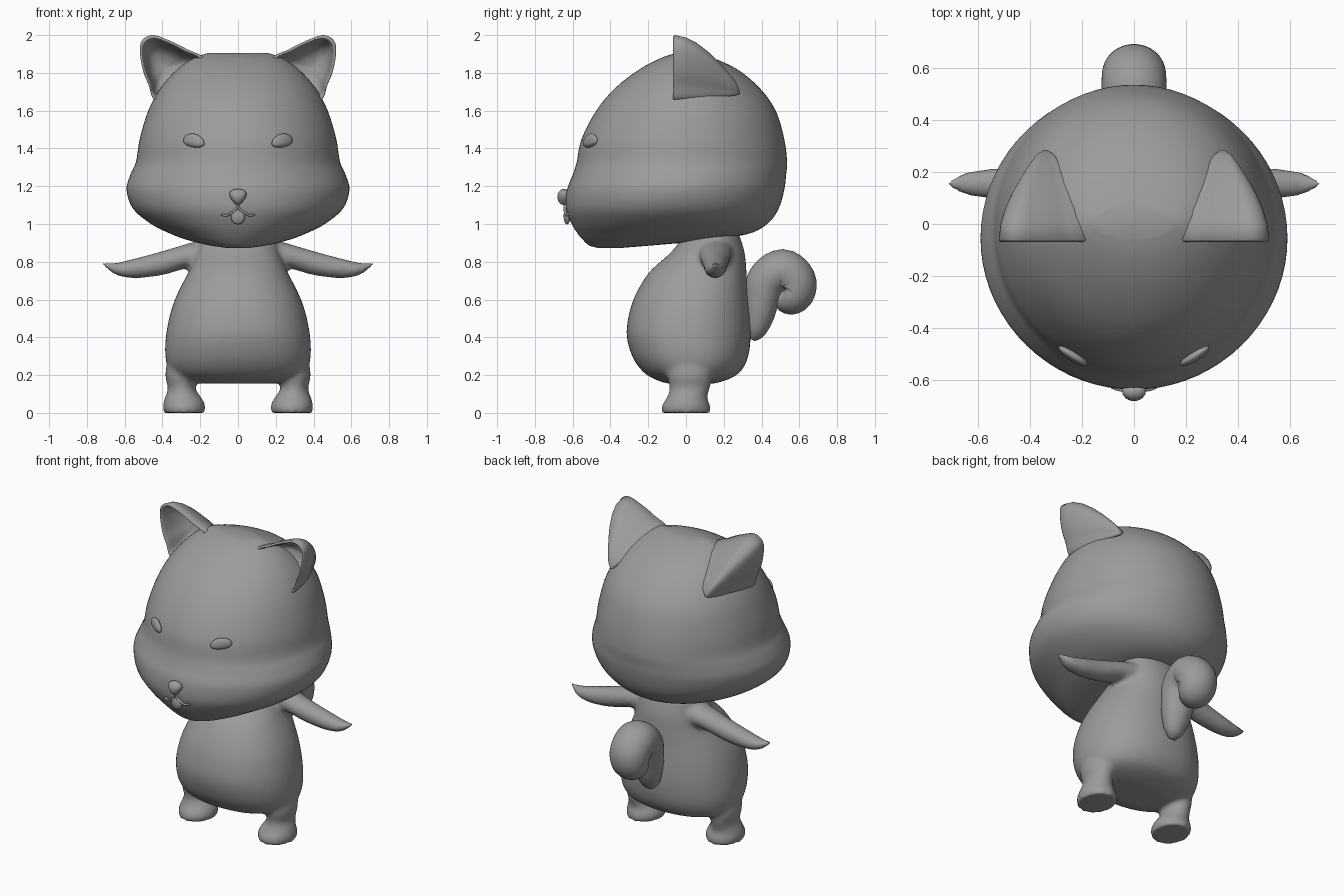
import bpy
import bmesh
from math import sin, cos, tau, copysign
from mathutils import Vector

if "Cube" in bpy.data.objects:
    bpy.data.objects.remove(bpy.data.objects["Cube"])

grey = bpy.data.materials.new("plain grey")
grey.use_nodes = True
grey.diffuse_color = (0.33, 0.33, 0.33, 1)
grey.node_tree.nodes["Principled BSDF"].inputs["Base Color"].default_value = grey.diffuse_color

X, Y, Z = Vector((1, 0, 0)), Vector((0, 1, 0)), Vector((0, 0, 1))


def spline(rows, steps, closed=False):
    """Smooth curve through rows of numbers."""
    n = len(rows)
    pick = (lambda i: rows[i % n]) if closed else (lambda i: rows[min(max(i, 0), n - 1)])
    out = []
    for i in range(n if closed else n - 1):
        quad = list(zip(pick(i - 1), pick(i), pick(i + 1), pick(i + 2)))
        for k in range(steps):
            t = k / steps
            out.append([b + t / 2 * (c - a + t * (2 * a - 5 * b + 4 * c - d + t * (3 * (b - c) + d - a)))
                        for a, b, c, d in quad])
    if not closed:
        out.append(list(rows[-1]))
    return out


def finish(name, bm):
    bmesh.ops.recalc_face_normals(bm, faces=bm.faces)
    mesh = bpy.data.meshes.new(name)
    for face in bm.faces:
        face.smooth = True
    bm.to_mesh(mesh)
    bm.free()
    mesh.materials.append(grey)
    obj = bpy.data.objects.new(name, mesh)
    bpy.context.collection.objects.link(obj)
    return obj


def skin(bm, rings):
    """Bridge rings of points and cap both ends."""
    loops = [[bm.verts.new(p) for p in ring] for ring in rings]
    n = len(loops[0])
    for low, high in zip(loops, loops[1:]):
        for i in range(n):
            j = (i + 1) % n
            bm.faces.new((low[i], low[j], high[j], high[i]))
    bm.faces.new(loops[0][::-1])
    bm.faces.new(loops[-1])


def tube(bm, rows, side, axis=None, steps=4, count=48, power=2):
    """Rows are x, y, z, side radius, other radius."""
    rows = spline(rows, steps)
    centres = [Vector(r[:3]) for r in rows]
    rings = []
    for i, row in enumerate(rows):
        along = axis or (centres[min(i + 1, len(rows) - 1)] - centres[max(i - 1, 0)]).normalized()
        other = along.cross(side).normalized()
        ring = []
        for k in range(count):
            c, s = cos(tau * k / count), sin(tau * k / count)
            c, s = (copysign(abs(v) ** (2 / power), v) for v in (c, s))
            ring.append(centres[i] + side * (c * row[3]) + other * (s * row[4]))
        rings.append(ring)
    skin(bm, rings)


def upright(rows):
    """Turn height, half width, front and back into tube rows."""
    return [(0, (f + b) / 2, z, w, (b - f) / 2) for z, w, f, b in rows]


# Head with full cheeks and a sloping jaw
bm = bmesh.new()
tube(bm, upright([
    (.872, .05, -.46, -.36), (.885, .14, -.51, -.2), (.91, .25, -.54, .08),
    (.945, .35, -.57, .32), (1, .46, -.605, .43), (1.08, .555, -.635, .49),
    (1.18, .59, -.63, .52), (1.26, .57, -.6, .53), (1.33, .54, -.578, .535),
    (1.45, .52, -.553, .52), (1.6, .475, -.475, .475), (1.72, .41, -.375, .39),
    (1.82, .32, -.245, .27), (1.88, .23, -.13, .14), (1.905, .16, -.05, .06)]),
    X, Z, count=72)
finish("head", bm)

# Body: torso, legs and arms fused into one soft skin
bm = bmesh.new()
tube(bm, upright([
    (.155, .19, -.1, .15), (.18, .3, -.17, .23), (.22, .36, -.23, .29),
    (.3, .385, -.285, .33), (.42, .38, -.315, .343), (.55, .352, -.295, .335),
    (.65, .312, -.255, .325), (.75, .26, -.19, .32), (.85, .22, -.08, .31),
    (.95, .2, 0, .28)]), X, Z, power=2.2)
leg = [(.285, 0, 0, .108, .128), (.285, 0, .04, .112, .127), (.29, .005, .08, .097, .107),
       (.298, .02, .13, .073, .106), (.295, .02, .2, .09, .12), (.27, .02, .3, .1, .13)]
arm = [(.1, .155, .85, .1, .09), (.25, .155, .835, .085, .066), (.4, .155, .793, .068, .064),
       (.55, .155, .765, .057, .052), (.65, .155, .763, .042, .031), (.72, .155, .793, .01, .006)]
for s in (1, -1):
    tube(bm, [(s * x, *rest) for x, *rest in leg], X, Z)
    tube(bm, [(s * x, *rest) for x, *rest in arm], Y, X)
body = finish("body", bm)
remesh = body.modifiers.new("fuse", "REMESH")
remesh.mode = "VOXEL"
remesh.voxel_size = 0.014
remesh.use_smooth_shade = True
soften = body.modifiers.new("soften", "SMOOTH")
soften.factor = 0.5
soften.iterations = 7

# Curled tail
bm = bmesh.new()
tail = [(.345, .39, .02), (.365, .43, .055), (.385, .51, .08), (.4, .6, .095), (.43, .7, .108),
        (.51, .752, .115), (.574, .7, .114), (.57, .635, .108), (.525, .617, .09), (.49, .635, .03)]
tube(bm, [(0, y, z, r * 1.08, r) for y, z, r in tail], X, steps=5)
finish("tail", bm)

# Ears: a cupped shell, hollow at the front and tapering back into the head
outline = spline([(.17, 1.86), (.27, 1.925), (.36, 1.97), (.45, 2), (.505, 1.975), (.52, 1.92),
                  (.505, 1.82), (.475, 1.74), (.43, 1.65), (.28, 1.7)], 5, closed=True)
hollow = [(.12, .05), (.11, .4), (.07, .66), (0, .8), (-.045, .86), (-.065, .9)]
shell = [(-.07, .96), (-.06, 1), (0, .96), (.06, .86), (.12, .71), (.18, .52), (.23, .34), (.265, .2), (.285, .04)]
for s, side_name in ((1, "left"), (-1, "right")):
    rings = []
    for (cx, cz), profile in (((.39, 1.83), hollow), ((.34, 1.69), shell)):
        for y, k in profile:
            rings.append([(s * (cx + k * (x - cx)), y, cz + k * (z - cz)) for x, z in outline])
    bm = bmesh.new()
    skin(bm, rings)
    finish(side_name + "_ear", bm)

    # Eye: flattened dome with a straight lower edge
    bm = bmesh.new()
    bmesh.ops.create_uvsphere(bm, u_segments=24, v_segments=16, radius=1)
    for v in bm.verts:
        v.co.z = v.co.z * (.046 if v.co.z > 0 else .026) + .008 * v.co.x
        v.co.x *= .065
        v.co.y *= .02
    eye = finish(side_name + "_eye", bm)
    eye.location = (s * .234, -.507, 1.432)
    eye.rotation_euler.z = s * .565
    eye.scale.x = s

    # Mouth line
    bm = bmesh.new()
    line = [(0, -.64, 1.11), (.008, -.64, 1.08), (.035, -.638, 1.058), (.065, -.633, 1.045), (.088, -.624, 1.052)]
    tube(bm, [(s * x, y, z, .008, .006) for x, y, z in line], Y, count=12)
    finish(side_name + "_mouth_line", bm)

# Nose: wide at the top, narrow below
bm = bmesh.new()
bmesh.ops.create_uvsphere(bm, u_segments=24, v_segments=16, radius=1)
for v in bm.verts:
    v.co.x *= .042 * (1 + .45 * v.co.z)
    v.co.y *= .036
    v.co.z *= .043
finish("nose", bm).location = (0, -.645, 1.143)

# Tongue
bm = bmesh.new()
bmesh.ops.create_uvsphere(bm, u_segments=24, v_segments=16, radius=1)
bmesh.ops.scale(bm, vec=(.038, .018, .042), verts=bm.verts)
finish("tongue", bm).location = (0, -.63, 1.04)
